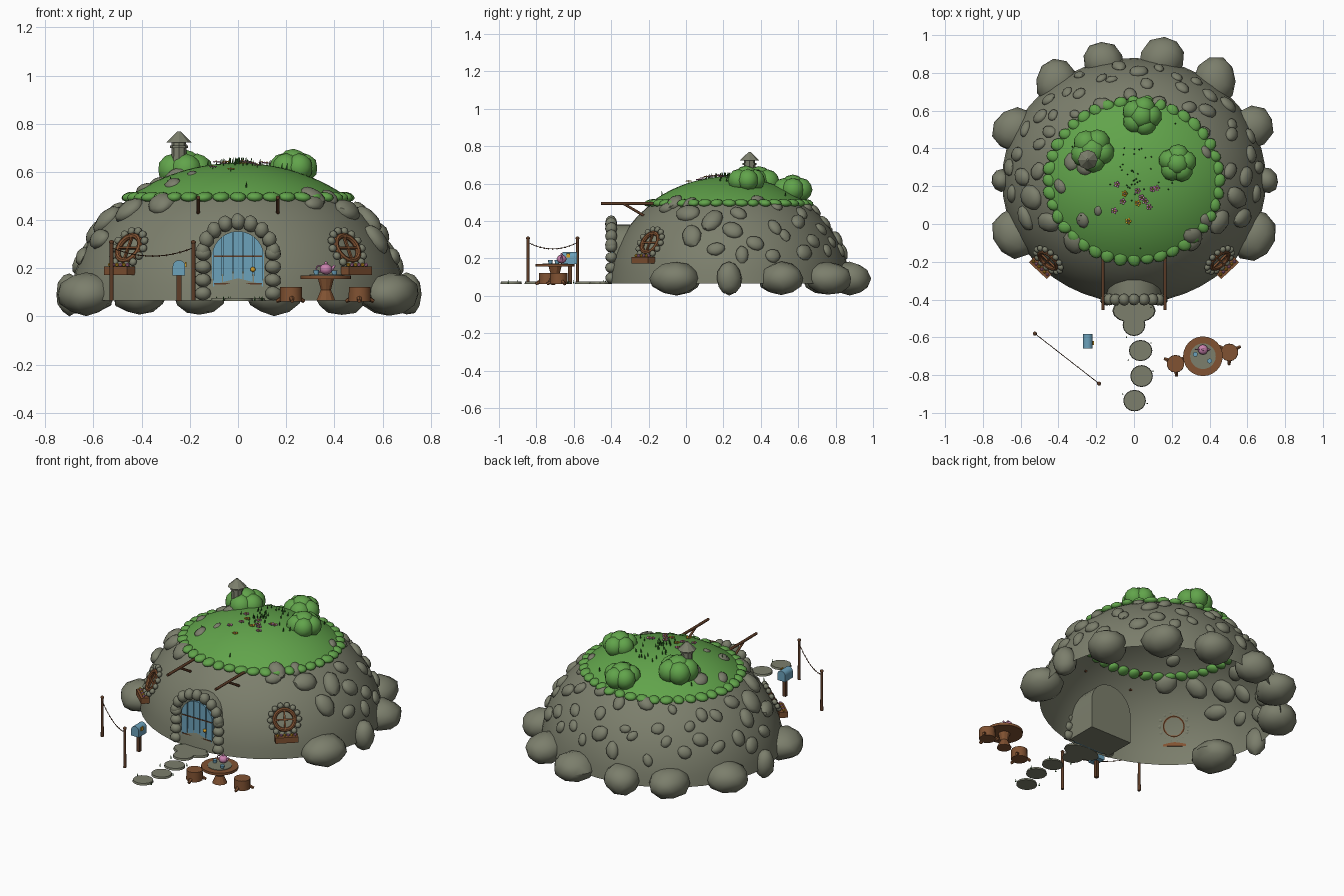
import bpy, bmesh, math, random
from mathutils import Vector, Matrix

if "Cube" in bpy.data.objects:
    bpy.data.objects.remove(bpy.data.objects["Cube"])
random.seed(4)
TAU, G = math.tau, 0.065          # G: ground level of house and garden

def mat(name, r, g, b):
    m = bpy.data.materials.new(name)
    m.diffuse_color = (r, g, b, 1)
    m.use_nodes = True
    m.node_tree.nodes["Principled BSDF"].inputs["Base Color"].default_value = m.diffuse_color
    return m
STONE = mat("stone", .20, .21, .15)
LEAF = mat("leaf_green", .12, .37, .07)
GRASS = mat("dark_grass", .03, .14, .02)
WOOD = mat("wood", .22, .085, .032)
DARK = mat("dark_wood", .11, .045, .02)
BLUE = mat("door_blue", .15, .36, .50)
PINK = mat("pink", .58, .22, .42)
GOLD = mat("gold", .70, .36, .02)

class Part:
    """Gathers primitives into one named object."""
    def __init__(s, name, material):
        s.bm, s.name, s.mat = bmesh.new(), name, material
    def ball(s, loc, size, normal=(0, 0, 1), spin=0, rough=0, sub=2):
        m = (Matrix.Translation(loc) @ Vector(normal).to_track_quat('Z', 'Y').to_matrix().to_4x4()
             @ Matrix.Rotation(spin, 4, 'Z') @ Matrix.Diagonal((*size, 1)))
        vs = bmesh.ops.create_icosphere(s.bm, subdivisions=sub, radius=1)['verts']
        for v in vs:
            v.co = m @ (v.co * (1 + random.uniform(-rough, rough)))
    def rod(s, a, b, r1, r2=None, seg=10):
        a, b = Vector(a), Vector(b)
        d = b - a
        m = Matrix.Translation((a + b) / 2) @ d.to_track_quat('Z', 'Y').to_matrix().to_4x4()
        bmesh.ops.create_cone(s.bm, cap_ends=True, segments=seg, radius1=r1,
                              radius2=r1 if r2 is None else r2, depth=d.length, matrix=m)
    def box(s, loc, size, m=Matrix()):
        bmesh.ops.create_cube(s.bm, size=1, matrix=m @ Matrix.Translation(loc) @ Matrix.Diagonal((*size, 1)))
    def prism(s, pts, y0, y1):
        f = s.bm.faces.new([s.bm.verts.new((x, y0, z)) for x, z in pts])
        ex = bmesh.ops.extrude_face_region(s.bm, geom=[f])['geom']
        for v in ex:
            if isinstance(v, bmesh.types.BMVert):
                v.co.y = y1
        if f.is_valid is False or len(f.link_loops if hasattr(f, 'link_loops') else f.loops) == 0:
            return
        if len([g for e in f.edges for g in e.link_faces if g != f]) == 0:
            s.bm.faces.new(list(f.verts))
    def torus(s, m, R, r, n=24, k=8):
        rings = [[s.bm.verts.new(m @ Vector(((R + r * math.cos(j * TAU / k)) * math.cos(i * TAU / n),
                  (R + r * math.cos(j * TAU / k)) * math.sin(i * TAU / n), r * math.sin(j * TAU / k))))
                  for j in range(k)] for i in range(n)]
        for i in range(n):
            for j in range(k):
                a, b = rings[i], rings[(i + 1) % n]
                s.bm.faces.new((a[j], b[j], b[(j + 1) % k], a[(j + 1) % k]))
    def done(s, angle=40):
        bmesh.ops.recalc_face_normals(s.bm, faces=s.bm.faces)
        me = bpy.data.meshes.new(s.name)
        s.bm.to_mesh(me)
        me.materials.append(s.mat)
        me.shade_smooth()
        me.set_sharp_from_angle(angle=math.radians(angle))
        bpy.context.collection.objects.link(bpy.data.objects.new(s.name, me))

# dome surface helpers
CY, CZ, RX, RY, RZ = .23, .03, .70, .65, .60
def dome(az, z):
    k = math.sqrt(max(0, 1 - ((z - CZ) / RZ) ** 2))
    p = Vector((RX * k * math.cos(az), CY + RY * k * math.sin(az), z))
    return p, normal(p)
def normal(p):
    return Vector((p[0] / RX**2, (p[1] - CY) / RY**2, (p[2] - CZ) / RZ**2)).normalized()
def roof(x, y):
    return CZ + RZ * math.sqrt(max(0, 1 - (x / RX) ** 2 - ((y - CY) / RY) ** 2))
def shell(name, material, z0, lift):
    p, n, rows, prev = Part(name, material), 48, 14, None
    t0 = math.asin((z0 - CZ) / RZ)
    for i in range(rows):
        z = CZ + RZ * math.sin(t0 + (math.pi / 2 - t0) * i / rows)
        row = []
        for j in range(n):
            q, nn = dome(j * TAU / n, z)
            row.append(p.bm.verts.new(q + nn * lift))
        if prev:
            for j in range(n):
                p.bm.faces.new((prev[j], prev[(j + 1) % n], row[(j + 1) % n], row[j]))
        prev = row
    p.bm.faces.new(prev)
    p.done()
shell("stone_dome", STONE, G, 0)
shell("grass_roof", LEAF, .485, .007)

# big boulders round the foot
p = Part("base_boulders", STONE)
for x, y, r in [(-.41, .75, .125), (-.16, .86, .115), (.15, .875, .125), (.43, .76, .125), (.62, .51, .125),
                (-.63, .50, .125), (-.63, -.05, .135), (.63, -.06, .135), (-.70, .23, .06), (.70, .23, .07)]:
    p.ball((x, y, .092), (r, r * .9, .088), spin=random.random() * 6, rough=.05)
p.done()
# rocks set in the dome: mirrored side clusters, scattered back, roof edge
p = Part("dome_rocks", STONE)
def rock(q, nn, r):
    p.ball(q, (r, r * random.uniform(.65, .9), r * .5), nn, random.random() * 6, .05)
for y, z, r in [(.01, .44, .07), (.14, .40, .075), (.03, .32, .07), (.25, .35, .06), (.28, .44, .05),
                (-.10, .47, .05), (.16, .25, .05), (.37, .28, .05), (.30, .22, .05)]:
    k = math.sqrt(1 - ((z - CZ) / RZ) ** 2)
    az = math.asin((y - CY) / (RY * k))
    for a in (az, math.pi - az):
        rock(*dome(a, z), r)
for i in range(30):
    rock(*dome(math.radians(20 + 140 * (i + .5) / 30), (.24, .38, .31, .45)[i % 4] + random.uniform(-.03, .03)),
         random.uniform(.03, .055))
for x, y, r in [(-.32, -.10, .065), (.31, -.06, .06), (.38, .02, .045), (-.39, .20, .045), (-.27, .02, .045),
                (-.33, .33, .05), (-.19, .07, .03), (.38, .38, .04), (-.25, .31, .06)]:
    q = Vector((x, y, roof(x, y)))
    rock(q, normal(q), r)
p.done()

# leafy fringe and bushes
p = Part("leaf_fringe", LEAF)
for i in range(40):
    q, nn = dome(i * TAU / 40, .492)
    r = random.uniform(.034, .042)
    p.ball(q + nn * .005, (r, r * .85, .02), (nn.x * .3, nn.y * .3, 1), random.random() * 6)
p.done()
p = Part("roof_bushes", LEAF)
for x, y, r in [(-.22, .39, .115), (.04, .57, .105), (.23, .32, .10)]:
    z = roof(x, y) + .015
    for i in range(5):
        a = i * TAU / 5 + x
        p.ball((x + r * .45 * math.cos(a), y + r * .45 * math.sin(a), z + .012), (r * .58, r * .58, r * .6))
    p.ball((x, y, z + .04), (r * .6, r * .6, r * .5))
p.done()

# chimney
p = Part("chimney", STONE)
p.rod((-.245, .34, .55), (-.245, .34, .73), .032, .03, 8)
p.rod((-.245, .34, .70), (-.245, .34, .71), .037, seg=8)
p.rod((-.245, .34, .722), (-.245, .34, .768), .053, .006, 8)
p.done(25)

# roof beams with braces
p = Part("roof_beams", DARK)
for x in (-.165, .165):
    p.rod((x, -.13, .493), (x, -.455, .493), .008)
    p.rod((x, -.33, .49), (x, -.22, .425), .007)
p.done()

# door housing, planks, hardware, stone arch
def arch(x0, x1, r, zs, z0=G):
    return [(x0, z0), (x1, z0)] + [(x, zs + math.sqrt(max(0, r * r - x * x)))
            for x in [x1 + (x0 - x1) * (.5 - .5 * math.cos(math.pi * i / 12)) for i in range(13)]]
p = Part("door_housing", STONE)
p.prism(arch(-.142, .142, .1421, .24), -.39, -.20)
p.done()
p = Part("door", BLUE)
p.prism(arch(-.108, .108, .1081, .245), -.396, -.385)
for i in range(5):
    x = -.106 + i * .0424
    p.prism(arch(x + .002, x + .040, .108, .245, G + .004), -.404, -.39)
p.done(30)
p = Part("door_straps", DARK)
for z in (.135, .25):
    p.box((0, -.405, z), (.20, .004, .006))
p.done()
p = Part("door_knob", GOLD)
p.ball((.062, -.415, .195), (.011, .011, .011))
p.done()
p = Part("door_arch_stones", STONE)
for sx in (-1, 1):
    for i in range(4):
        p.ball((sx * .145, -.40, .095 + i * .055), (.034, .032, .029), rough=.05)
for i in range(9):
    a = math.pi * (i + .3) / 8.6
    p.ball((.147 * math.cos(a), -.40, .258 + .135 * math.sin(a)), (.03, .032, .035), rough=.05)
p.done()

# round windows with flower boxes
ring, frame = Part("window_stones", STONE), Part("window_frames", WOOD)
box, buds, bud2 = Part("flower_boxes", WOOD), Part("box_flowers_pink", PINK), Part("box_flowers_gold", GOLD)
for az in (math.radians(-45), math.radians(-135)):
    q, nn = dome(az, .28)
    side = Vector((-nn.y, nn.x, 0)).normalized()
    up = nn.cross(side)
    m = Matrix((side, up, nn)).transposed().to_4x4()
    m.translation = q + nn * .006
    frame.torus(m, .058, .012)
    frame.box((0, 0, .004), (.11, .009, .01), m)
    frame.box((0, 0, .004), (.009, .11, .01), m)
    for i in range(14):
        a = i * TAU / 14
        ring.ball(m @ Vector((.082 * math.cos(a), .082 * math.sin(a), 0)), (.017, .017, .015), nn)
    flat = Vector((nn.x, nn.y, 0)).normalized()
    b = Matrix((side, flat, (0, 0, 1))).transposed().to_4x4()
    b.translation = dome(az, .19)[0] + flat * .022
    box.box((0, 0, 0), (.13, .05, .035), b)
    for i in range(6):
        (buds if i % 2 else bud2).ball(b @ Vector((-.05 + i * .02, .005, .024)), (.009, .009, .009), sub=1)
for p in (ring, frame, box, buds, bud2):
    p.done()

# stepping stones
p = Part("path_stones", STONE)
for x, y, rx, ry in [(0, -.46, .115, .065), (0, -.535, .06, .058), (.035, -.67, .062, .056),
                     (.04, -.805, .06, .058), (.003, -.935, .06, .057)]:
    m = Matrix.Translation((x, y, G + .005)) @ Matrix.Diagonal((rx, ry, 1, 1))
    bmesh.ops.create_cone(p.bm, cap_ends=True, segments=16, radius1=1, radius2=.95, depth=.012, matrix=m)
p.done(25)

# table, stools, tea set
p = Part("table", WOOD)
p.rod((.365, -.70, .155), (.365, -.70, .170), .105, seg=24)
p.rod((.365, -.70, G), (.365, -.70, .11), .042, .022)
p.rod((.365, -.70, .11), (.365, -.70, .157), .022, .035)
p.done(30)
p = Part("table_inlay", STONE)
p.rod((.365, -.70, .169), (.365, -.70, .173), .068, seg=24)
p.done(30)
p = Part("stools", WOOD)
for x, y in [(.22, -.74), (.505, -.68)]:
    p.rod((x, y, G - .003), (x, y, .122), .047, .046, 14)
    for i in range(3):
        a = i * TAU / 3 + (.5 if x > .4 else 2.7)
        d = Vector((math.cos(a), math.sin(a), 0))
        p.rod(Vector((x, y, .08)) + d * .03, Vector((x, y, .063)) + d * .065, .013, .008, 6)
p.done(30)
p = Part("teapot", PINK)
p.ball((.365, -.665, .196), (.027, .027, .023))
p.ball((.365, -.665, .221), (.007, .007, .007))
p.rod((.385, -.665, .19), (.402, -.665, .212), .008, .004)
p.torus(Matrix.Translation((.338, -.665, .198)) @ Matrix.Rotation(math.pi / 2, 4, 'X'), .013, .003, 12, 6)
p.done()
p = Part("cups", BLUE)
p.rod((.325, -.69, .172), (.325, -.69, .192), .010, .013)
p.rod((.40, -.725, .172), (.40, -.725, .190), .010, .013)
p.done()

# mailbox
p = Part("mailbox", BLUE)
p.prism([(x - .245, z) for x, z in arch(-.026, .026, .0261, .207, .17)], -.66, -.583)
p.done()
p = Part("mailbox_flag", GOLD)
p.box((-.216, -.63, .215), (.006, .02, .022))
p.done()
p = Part("mailbox_post", DARK)
p.box((-.245, -.62, .118), (.02, .02, .108))
p.done()

# line between two posts
a, b = Vector((-.525, -.58, .285)), Vector((-.185, -.845, .285))
p = Part("line_posts", DARK)
for q in (a, b):
    p.rod((q.x, q.y, G), (q.x, q.y, .305), .009, .008)
    p.ball((q.x, q.y, .308), (.011, .011, .009))
sag = [a.lerp(b, i / 12) - Vector((0, 0, .035 * (1 - (i / 6 - 1) ** 2))) for i in range(13)]
for q, r in zip(sag, sag[1:]):
    p.rod(q, r, .002, seg=5)
    p.ball(r, (.004, .004, .005), sub=1)
p.done()

# roof flowers, tufts of grass
tufts = Part("grass_tufts", GRASS)
pink, gold = Part("pink_flowers", PINK), Part("gold_flowers", GOLD)
for i, (x, y) in enumerate([(-.09, .21), (-.05, .16), (.02, .175), (.10, .185), (-.06, .12), (.02, .11), (.06, .12),
                            (.08, .09), (-.105, .07), (-.03, .015), (.04, .14), (.12, .19)]):
    z = roof(x, y)
    own = gold if i in (1, 5, 9) else pink
    tufts.rod((x, y, z), (x, y, z + .015), .002, seg=5)
    for k in range(5):
        t = k * TAU / 5
        own.ball((x + .011 * math.cos(t), y + .011 * math.sin(t), z + .017), (.007, .007, .003), sub=1)
    (pink if own is gold else gold).ball((x, y, z + .019), (.005, .005, .004), sub=1)
for i in range(45):
    t, r = random.random() * TAU, random.random() * .38
    if i < 15:
        r *= .35
    x, y = r * math.cos(t), CY + r * math.sin(t)
    z = roof(x, y)
    tufts.rod((x, y, z), (x + .004, y, z + .03), .005, .001, 5)
for x, y in [(-.09, -.43), (.09, -.44), (-.04, -.6), (.09, -.63), (-.03, -.72), (.1, -.78), (-.06, -.9), (.07, -.95)]:
    tufts.rod((x, y, G), (x, y, G + .018), .004, .001, 5)
for p in (tufts, pink, gold):
    p.done()
